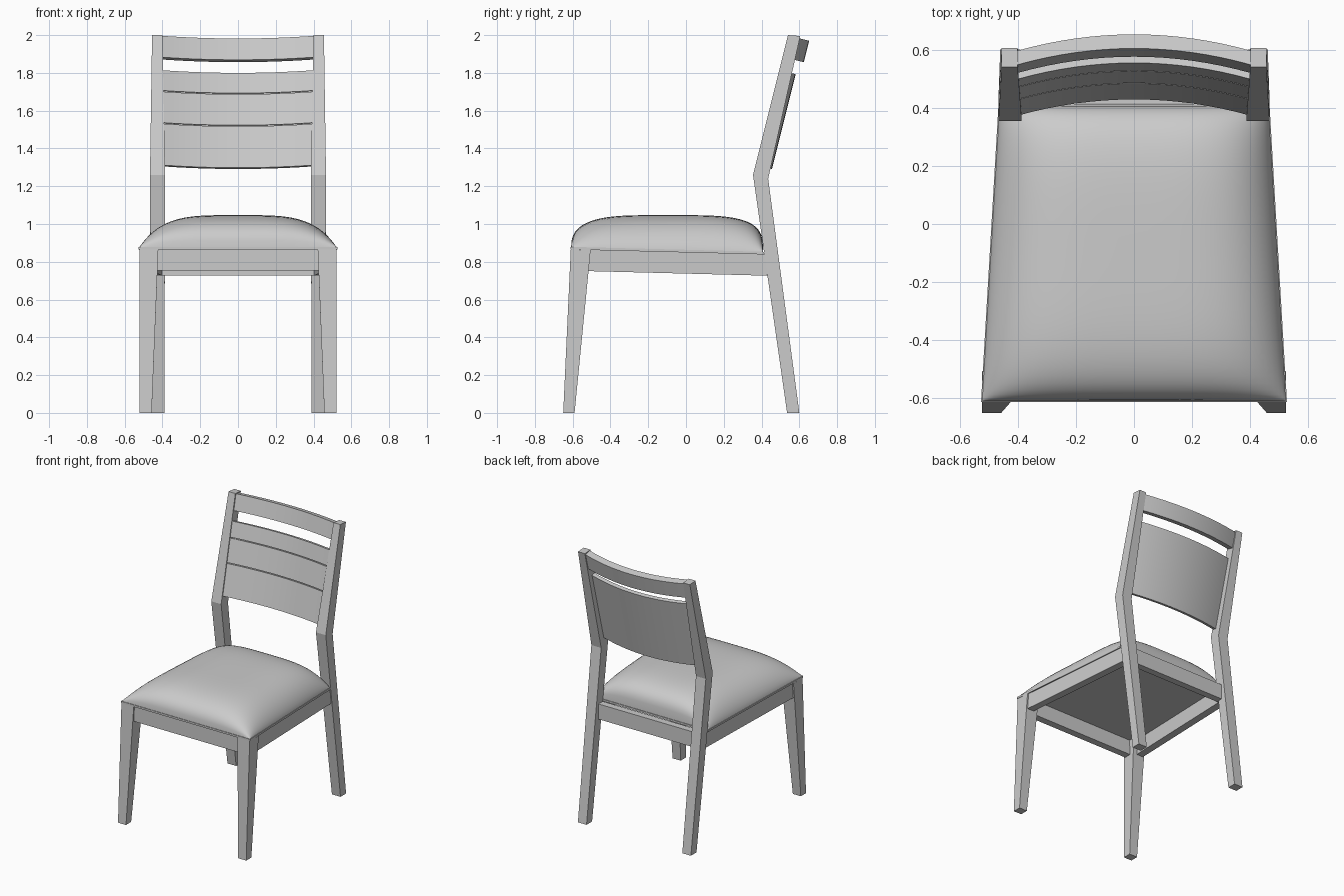
import bpy, math
from mathutils import Vector

cube = bpy.data.objects.get("Cube")
if cube:
    bpy.data.objects.remove(cube, do_unlink=True)

grey = bpy.data.materials.new("light grey")
grey.use_nodes = True
COLOUR = (0.6, 0.6, 0.6, 1)
grey.diffuse_color = COLOUR
grey.node_tree.nodes["Principled BSDF"].inputs["Base Color"].default_value = COLOUR


def make(name, verts, faces, smooth=None):
    mesh = bpy.data.meshes.new(name)
    mesh.from_pydata(verts, [], faces)
    mesh.materials.append(grey)
    obj = bpy.data.objects.new(name, mesh)
    bpy.context.collection.objects.link(obj)
    bpy.ops.object.select_all(action='DESELECT')
    obj.select_set(True)
    bpy.context.view_layer.objects.active = obj
    bpy.ops.object.mode_set(mode='EDIT')
    bpy.ops.mesh.select_all(action='SELECT')
    bpy.ops.mesh.normals_make_consistent(inside=False)
    bpy.ops.object.mode_set(mode='OBJECT')
    if smooth:
        bpy.ops.object.shade_smooth_by_angle(angle=math.radians(smooth))
    return obj


def loft(name, rings, smooth=None):
    """Join four-point rings into a closed bar."""
    verts = [p for ring in rings for p in ring]
    last = 4 * (len(rings) - 1)
    faces = [(3, 2, 1, 0), tuple(range(last, last + 4))]
    for r in range(0, last, 4):
        for i in range(4):
            j = (i + 1) % 4
            faces.append((r + i, r + j, r + 4 + j, r + 4 + i))
    return make(name, verts, faces, smooth)


def leg_ring(side, x0, x1, y0, y1, z0, z1):
    return [(side * x0, y0, z0), (side * x1, y0, z0),
            (side * x1, y1, z1), (side * x0, y1, z1)]


def seat_z(y):
    """Underside of the seat, falling slightly to the back."""
    return 0.865 - 0.026 * (y + 0.61) / 1.02


def half_width(y):
    return 0.522 - 0.06 * (y + 0.61) / 1.02


# Legs and side aprons
for side, label in ((1, "left"), (-1, "right")):
    loft(f"front_leg_{label}", [
        leg_ring(side, 0.457, 0.522, -0.65, -0.59, 0, 0),
        leg_ring(side, 0.422, 0.522, -0.61, -0.505, 0.865, 0.862)])
    loft(f"back_leg_{label}", [
        leg_ring(side, 0.39, 0.46, 0.535, 0.60, 0, 0),
        leg_ring(side, 0.386, 0.466, 0.355, 0.435, 1.26, 1.24),
        leg_ring(side, 0.40, 0.455, 0.54, 0.605, 2, 1.995)])
    rings = []
    for y in (-0.53, 0.43):
        outer, top = half_width(y) - 0.004, seat_z(y)
        rings.append([(side * x, y, z) for x, z in (
            (outer, top), (outer, top - 0.112),
            (outer - 0.055, top - 0.112), (outer - 0.055, top))])
    loft(f"side_apron_{label}", rings)

# Front and back aprons
for name, w, y0, y1 in (("front_apron", 0.45, -0.602, -0.55),
                        ("back_apron", 0.41, 0.415, 0.465)):
    top = seat_z(y0)
    loft(name, [[(x, y0, top), (x, y1, top), (x, y1, top - 0.112),
                 (x, y0, top - 0.112)] for x in (-w, w)])

# Reclined, bowed back rails
RECLINE = math.atan(0.25)
OUT = Vector((0, math.cos(RECLINE), -math.sin(RECLINE)))


def bowed_rail(name, bottom, top, offset, thickness, w=0.402, steps=16):
    rings = []
    for i in range(steps + 1):
        t = 2 * i / steps - 1
        bow = offset + 0.058 * (1 - t * t)
        ring = []
        for z, d in ((bottom, 0), (top, 0), (top, thickness), (bottom, thickness)):
            foot = Vector((t * w, 0.355 + (z - 1.26) * 0.25, z))
            ring.append(foot + OUT * (bow + d))
        rings.append(ring)
    return loft(name, rings, 30)


bowed_rail("crest_rail", 1.885, 1.998, 0.008, 0.05)
bowed_rail("back_panel", 1.313, 1.815, 0.014, 0.018)
for name, low, high in (("lower_slat", 1.313, 1.532), ("middle_slat", 1.538, 1.702),
                        ("upper_slat", 1.708, 1.815)):
    bowed_rail(name, low, high, 0.004, 0.011)

# Seat board
loft("seat_board", [[(sx * (half_width(y) + 0.004), y, seat_z(y) + dz)
                     for sx, dz in ((-1, 0), (1, 0), (1, 0.014), (-1, 0.014))]
                    for y in (-0.612, 0.412)])

# Domed cushion
N = 32
verts, faces = [], []
for j in range(N + 1):
    v = -math.cos(math.pi * j / N)
    y = -0.1 + 0.508 * v
    g = max(0, 1 - v ** 4) ** (0.4 if v < 0 else 0.3)
    for i in range(N + 1):
        u = -math.cos(math.pi * i / N)
        f = max(0, 1 - u ** 4) ** 0.7
        base = seat_z(y) + 0.014
        verts.append((u * half_width(y), y, base + (1.047 - base) * f * g))
for j in range(N):
    for i in range(N):
        a = j * (N + 1) + i
        faces.append((a, a + 1, a + N + 2, a + N + 1))
# Close the underside along the rim
rim = ([i for i in range(N + 1)] + [j * (N + 1) + N for j in range(1, N + 1)]
       + [N * (N + 1) + i for i in range(N - 1, -1, -1)]
       + [j * (N + 1) for j in range(N - 1, 0, -1)])
faces.append(tuple(reversed(rim)))
make("seat_cushion", verts, faces, 60)
